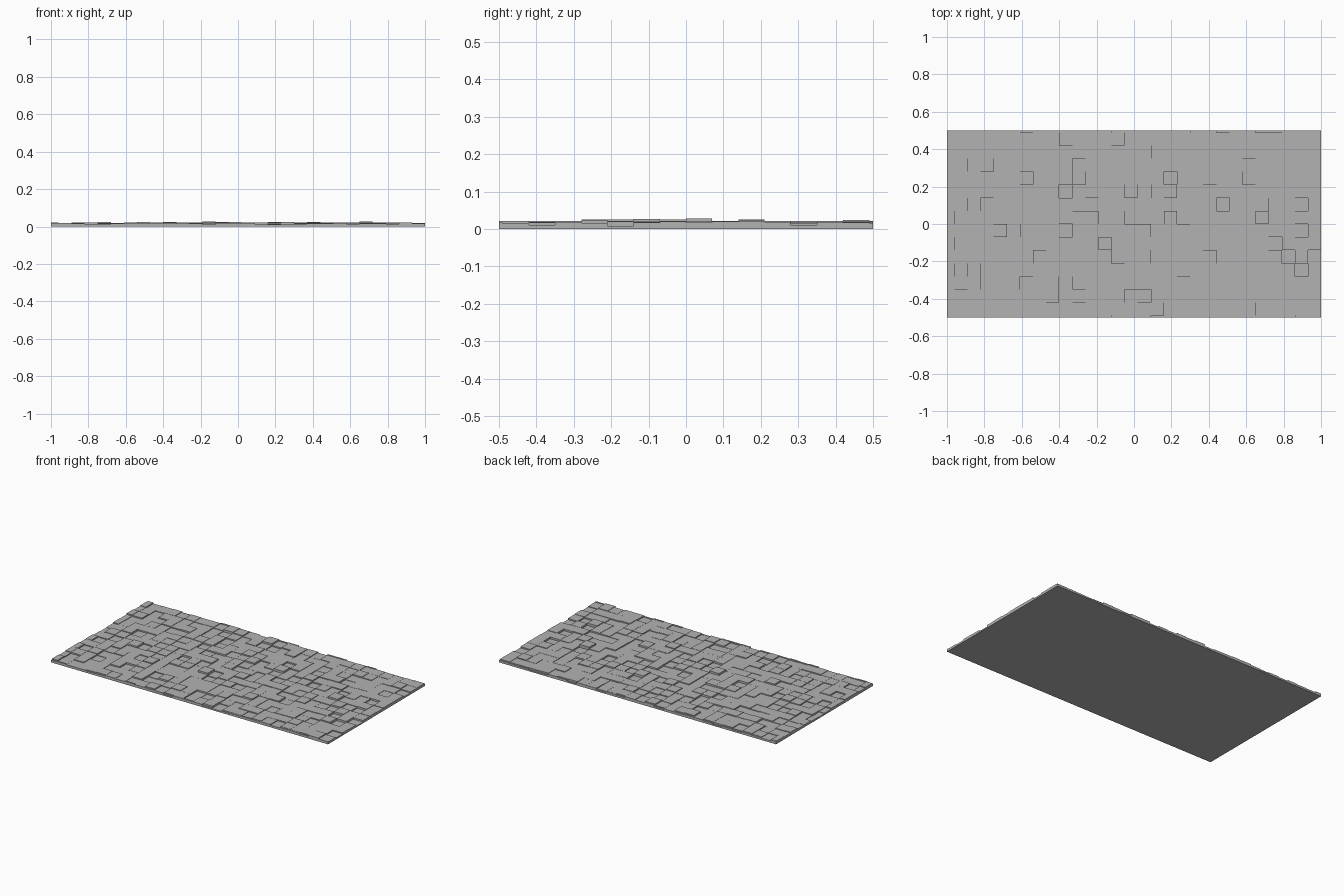
import bpy, bmesh, random

if "Cube" in bpy.data.objects:
    bpy.data.objects.remove(bpy.data.objects["Cube"])

random.seed(7)
STEP = 0.07

# One flat grey for the whole panel
grey = bpy.data.materials.new("stone_grey")
grey.diffuse_color = (0.45, 0.45, 0.45, 1)
grey.use_nodes = True
grey.node_tree.nodes["Principled BSDF"].inputs["Base Color"].default_value = grey.diffuse_color

# Tile borders: 28 full columns and 14 full rows, with thin leftover strips at the edges
xs = [-1.0] + [-0.96 + STEP * i for i in range(28)] + [1.0]
ys = [-0.5] + [-0.49 + STEP * i for i in range(15)] + [0.5]
cols, rows = len(xs) - 1, len(ys) - 1

# Highest tile of each row, and the tiles along the right edge
row_top = [.022, .022, .022, .021, .025, .025, .027, .025,
           .028, .022, .025, .022, .022, .022, .024, .022]
right_edge = [.017, .015, .011, .018, .016, .008, .018, .020,
              .017, .020, .020, .019, .011, .017, .018, .015]

# Random tile heights, lifted so each row reaches its highest level
height = []
for r in range(rows):
    row = [min(max(random.gauss(0.016, 0.0037), 0.007), row_top[r]) for _ in range(cols)]
    row[row.index(max(row))] = row_top[r]
    row[-1] = right_edge[r]
    height.append(row)


def level(c, r):
    """Height of a tile, or the ground outside the panel."""
    return height[r][c] if 0 <= c < cols and 0 <= r < rows else 0.0


bm = bmesh.new()


def quad(*points):
    bm.faces.new([bm.verts.new(p) for p in points])


def step(p, q, a, b):
    """Vertical wall from p to q between levels a and b, facing the lower side."""
    if abs(a - b) < 1e-6:
        return
    if a < b:
        p, q, a, b = q, p, b, a
    quad((*p, b), (*q, b), (*q, a), (*p, a))


# Tile tops
for r in range(rows):
    for c in range(cols):
        z = height[r][c]
        quad((xs[c], ys[r], z), (xs[c + 1], ys[r], z),
             (xs[c + 1], ys[r + 1], z), (xs[c], ys[r + 1], z))

# Walls across x
for r in range(rows):
    for c in range(cols + 1):
        step((xs[c], ys[r]), (xs[c], ys[r + 1]), level(c - 1, r), level(c, r))

# Walls across y
for c in range(cols):
    for r in range(rows + 1):
        step((xs[c + 1], ys[r]), (xs[c], ys[r]), level(c, r - 1), level(c, r))

# Flat underside
quad((-1, -0.5, 0), (-1, 0.5, 0), (1, 0.5, 0), (1, -0.5, 0))
bmesh.ops.remove_doubles(bm, verts=bm.verts, dist=1e-5)

mesh = bpy.data.meshes.new("tiled_panel")
bm.to_mesh(mesh)
bm.free()
mesh.materials.append(grey)
panel = bpy.data.objects.new("tiled_panel", mesh)
bpy.context.collection.objects.link(panel)
